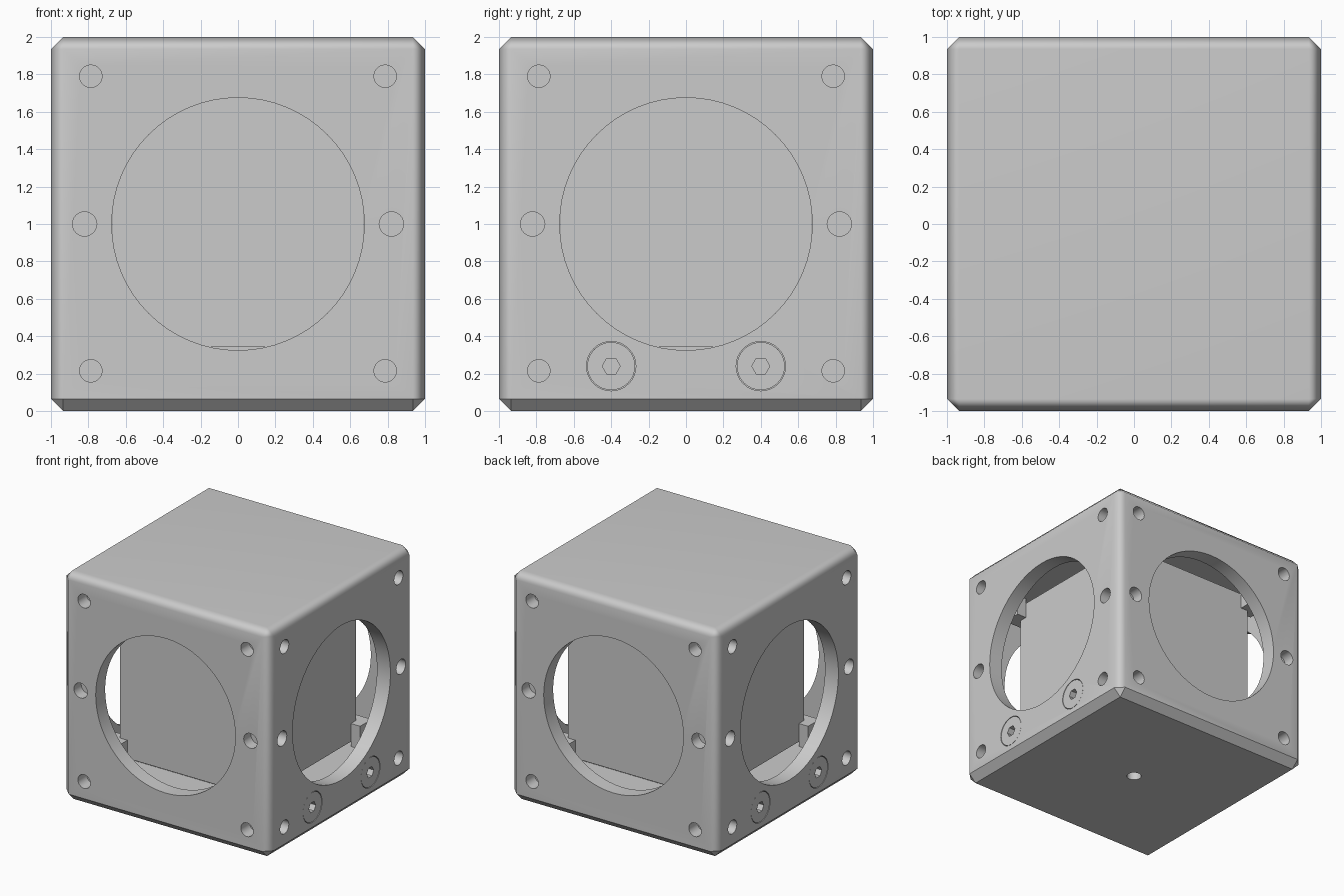
import bpy, bmesh, math
from mathutils import Matrix, Vector

if "Cube" in bpy.data.objects:
    bpy.data.objects.remove(bpy.data.objects["Cube"])

CH = 0.065   # edge chamfer
H = 0.67     # half size of the inner glass cube


def finish(name, bm):
    me = bpy.data.meshes.new(name)
    bm.to_mesh(me)
    bm.free()
    ob = bpy.data.objects.new(name, me)
    bpy.context.collection.objects.link(ob)
    return ob


def box(name, lo, hi, chamfer=0):
    bm = bmesh.new()
    lo, hi = Vector(lo), Vector(hi)
    bmesh.ops.create_cube(bm, size=1, matrix=Matrix.Translation((lo + hi) / 2)
                          @ Matrix.Diagonal((*(hi - lo), 1)))
    if chamfer:
        bmesh.ops.bevel(bm, geom=bm.edges[:], offset=chamfer, segments=1, affect='EDGES')
    return finish(name, bm)


def cyl(name, r, a, b, n=32):
    # cylinder running from point a to point b
    a, b = Vector(a), Vector(b)
    bm = bmesh.new()
    rot = Vector((0, 0, 1)).rotation_difference(b - a).to_matrix().to_4x4()
    bmesh.ops.create_cone(bm, cap_ends=True, segments=n, radius1=r, radius2=r,
                          depth=(b - a).length, matrix=Matrix.Translation((a + b) / 2) @ rot)
    return finish(name, bm)


def cut(ob, cutter):
    m = ob.modifiers.new("cut", 'BOOLEAN')
    m.operation, m.solver, m.object = 'DIFFERENCE', 'EXACT', cutter
    bpy.context.view_layer.objects.active = ob
    bpy.ops.object.modifier_apply(modifier=m.name)
    bpy.data.objects.remove(cutter)


def smooth(ob, deg):
    bpy.ops.object.select_all(action='DESELECT')
    ob.select_set(True)
    bpy.context.view_layer.objects.active = ob
    bpy.ops.object.shade_smooth_by_angle(angle=math.radians(deg))


def on_face(k, u, z, d):
    # point on side k (0 front, 1 right, 2 back, 3 left), u sideways, d deep
    return Matrix.Rotation(k * math.pi / 2, 3, 'Z') @ Vector((u, d - 1, z))


# hollow chamfered housing with a large round port in each side
body = box("housing", (-1, -1, 0), (1, 1, 2), CH)
cut(body, box("cutter", (-.87, -.87, .3), (.87, .87, 1.72)))
cut(body, cyl("cutter", .675, (0, -1.2, 1), (0, 1.2, 1), 64))
cut(body, cyl("cutter", .675, (-1.2, 0, 1), (1.2, 0, 1), 64))

# blind holes around every port
for k in range(4):
    for s in (-1, 1):
        for u, z, r, d in ((.787, .215, .06, .12), (.787, 1.79, .06, .12), (.82, 1, .065, .1)):
            cut(body, cyl("cutter", r, on_face(k, s * u, z, -.1), on_face(k, s * u, z, d), 24))

# counterbores and flush socket screws low on the right and left sides
for k in (1, 3):
    for s in (-1, 1):
        u, z = s * .4, .24
        cut(body, cyl("cutter", .132, on_face(k, u, z, -.1), on_face(k, u, z, .1)))
        screw = cyl("socket_screw", .128, on_face(k, u, z, .1), on_face(k, u, z, .002))
        cut(screw, cyl("cutter", .048, on_face(k, u, z, -.1), on_face(k, u, z, .07), 6))
        smooth(screw, 30)

# mounting hole underneath
cut(body, cyl("cutter", .06, (0, 0, -.1), (0, 0, .2), 24))

# soft shading over the chamfers, crisp edges at the base
smooth(body, 50)
co = body.data.vertices
for e in body.data.edges:
    if all(co[i].co.z < CH + .001 for i in e.vertices):
        e.use_edge_sharp = True
w = body.modifiers.new("weighted", 'WEIGHTED_NORMAL')
w.keep_sharp = True

# glass cube clamped between a lower and an upper pad
box("glass_cube", (-H, -H, .342), (H, H, 1.675))
box("lower_pad", (-.6, -.6, .29), (.6, .6, .342))
box("upper_pad", (-.6, -.6, 1.675), (.6, .6, 1.73))

# small locating blocks at the cube corners, low on one diagonal, high on the other
for s in (-1, 1):
    for t, z0, z1 in ((s, .29, .5), (-s, 1.54, 1.73)):
        xs, ys = sorted((s * .6, s * .76)), sorted((t * .6, t * .76))
        blk = box("locating_block", (xs[0], ys[0], z0), (xs[1], ys[1], z1))
        cut(blk, box("cutter", (-H, -H, .2), (H, H, 1.8)))
